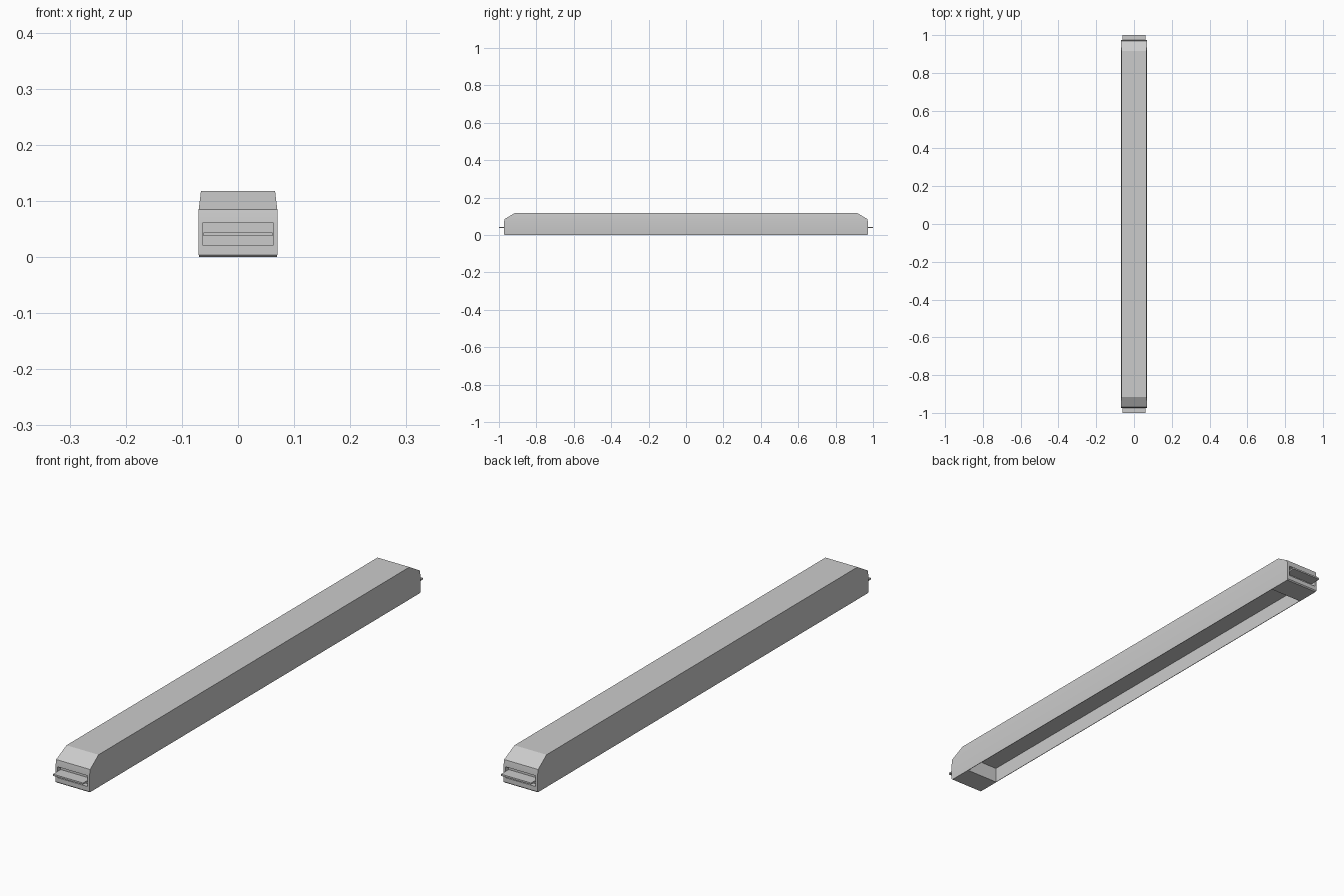
import bpy, bmesh
from mathutils import Vector

if "Cube" in bpy.data.objects:
    bpy.data.objects.remove(bpy.data.objects["Cube"])


def box(name, x, y0, y1, z0, z1):
    """Box symmetric in x, spanning the given y and z ranges."""
    bm = bmesh.new()
    bmesh.ops.create_cube(bm, size=1)
    for v in bm.verts:
        v.co = Vector((v.co.x * 2 * x,
                       (y0 + y1) / 2 + v.co.y * (y1 - y0),
                       (z0 + z1) / 2 + v.co.z * (z1 - z0)))
    return to_object(name, bm)


def to_object(name, bm):
    bmesh.ops.recalc_face_normals(bm, faces=bm.faces)
    mesh = bpy.data.meshes.new(name)
    bm.to_mesh(mesh)
    bm.free()
    obj = bpy.data.objects.new(name, mesh)
    bpy.context.collection.objects.link(obj)
    return obj


def cut(obj, cutter):
    """Subtract the cutter, bake the result and discard the cutter."""
    cutter.hide_render = True
    mod = obj.modifiers.new("cut", 'BOOLEAN')
    mod.operation = 'DIFFERENCE'
    mod.solver = 'EXACT'
    mod.object = cutter
    bpy.ops.object.select_all(action='DESELECT')
    bpy.context.view_layer.objects.active = obj
    obj.select_set(True)
    bpy.ops.object.modifier_apply(modifier=mod.name)
    bpy.data.objects.remove(cutter)


# Housing: stacked rectangular rings (half width, half length, height)
rings = [(0.069, 0.970, 0.0), (0.07, 0.974, 0.004),
         (0.07, 0.974, 0.062), (0.07, 0.970, 0.085), (0.066, 0.915, 0.118)]
bm = bmesh.new()
loops = [[bm.verts.new((sx * x, sy * y, z))
          for sx, sy in ((-1, -1), (1, -1), (1, 1), (-1, 1))]
         for x, y, z in rings]
for low, high in zip(loops, loops[1:]):
    for i in range(4):
        j = (i + 1) % 4
        bm.faces.new((low[i], low[j], high[j], high[i]))
bm.faces.new(loops[0][::-1])
bm.faces.new(loops[-1])
housing = to_object("housing", bm)

# Open channel underneath, leaving solid floors at both ends
cut(housing, box("channel_cutter", 0.067, -0.88, 0.88, -0.05, 0.058))

for side, label in ((-1, "front"), (1, "back")):
    # Slot recess in the end face
    ys = sorted((side * 0.955, side * 1.05))
    cut(housing, box("slot_cutter", 0.062, *ys, 0.021, 0.0615))
    # Flat tongue sticking out of the slot
    ys = sorted((side * 0.950, side * 1.0))
    box(label + "_tongue", 0.0618, *ys, 0.038, 0.044)

bpy.ops.object.select_all(action='DESELECT')
bpy.context.view_layer.objects.active = housing
housing.select_set(True)
bpy.ops.object.shade_smooth_by_angle(angle=0.35)
